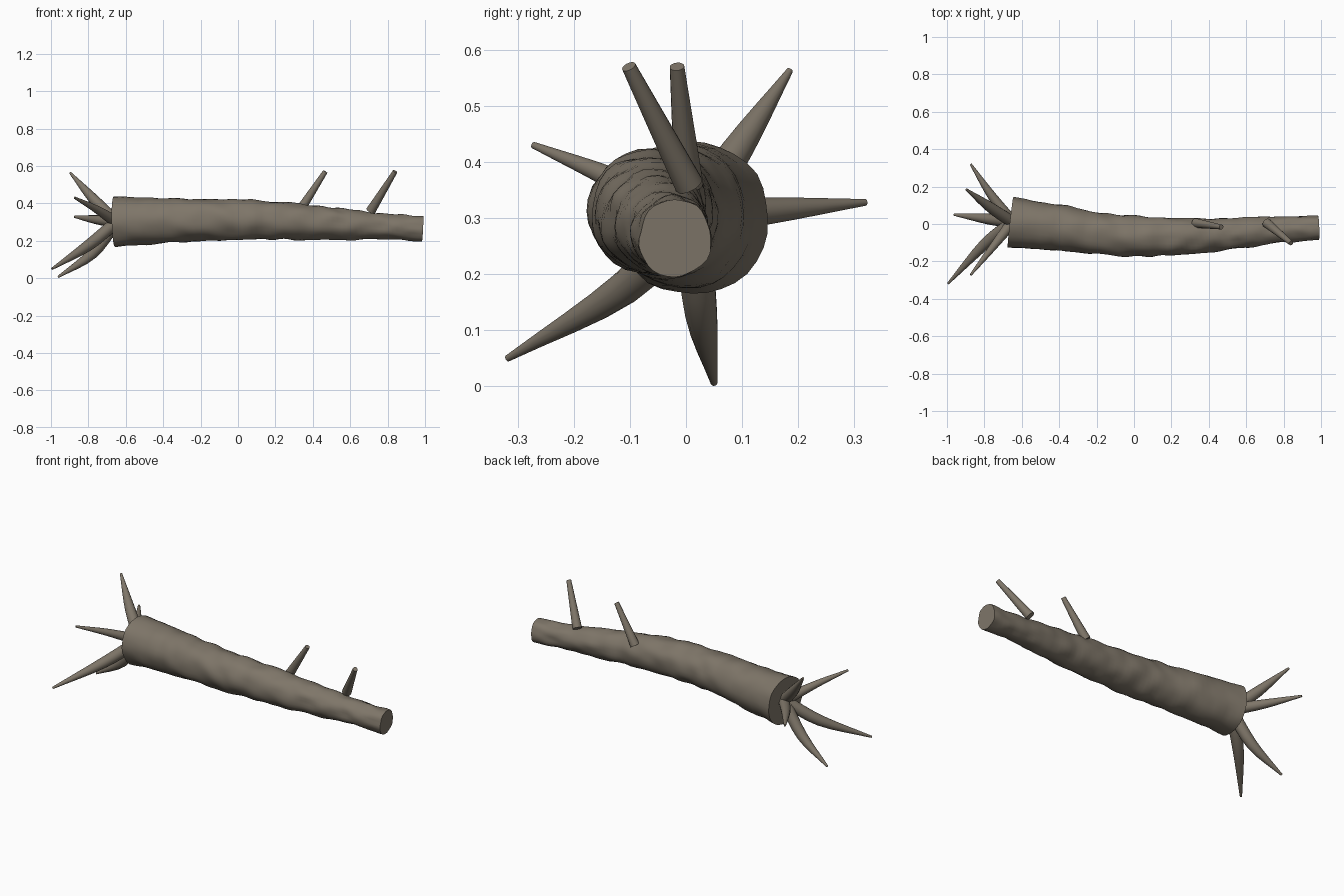
import bpy, bmesh, math
from mathutils import Vector, noise

cube = bpy.data.objects.get("Cube")
if cube:
    bpy.data.objects.remove(cube, do_unlink=True)

bark = bpy.data.materials.new("grey_brown_bark")
bark.use_nodes = True
color = (0.21, 0.18, 0.14, 1)
bark.diffuse_color = color
bark.node_tree.nodes["Principled BSDF"].inputs["Base Color"].default_value = color


def spline(stations, steps):
    """Smooth path through (x, y, z, radius) stations."""
    pts = [Vector(s) for s in stations]
    pts = [2 * pts[0] - pts[1]] + pts + [2 * pts[-1] - pts[-2]]
    out = []
    for a, b, c, d in zip(pts, pts[1:], pts[2:], pts[3:]):
        for i in range(steps):
            t = i / steps
            out.append(b + (c - a) * t / 2 + (2 * a - 5 * b + 4 * c - d) * t * t / 2
                       + (3 * b - a - 3 * c + d) * t ** 3 / 2)
    return out + [pts[-2]]


def tube(name, stations, sides, steps, rough=0.0):
    """Capped tapering tube, with optional bark ripples."""
    path = spline(stations, steps)
    bm = bmesh.new()
    rings = []
    for i, p in enumerate(path):
        c = p.xyz
        along = (path[min(i + 1, len(path) - 1)].xyz - path[max(i - 1, 0)].xyz).normalized()
        u = along.cross(Vector((0, 1, 0))).normalized()
        v = along.cross(u)
        ring = []
        for k in range(sides):
            a = math.tau * k / sides
            n = u * math.cos(a) + v * math.sin(a)
            bump = rough * noise.noise(Vector((c.x * 13, n.y * 1.6, n.z * 1.6)))
            ring.append(bm.verts.new(c + n * (p.w + bump)))
        rings.append(ring)
    for r, s in zip(rings, rings[1:]):
        for k in range(sides):
            j = (k + 1) % sides
            bm.faces.new((r[k], r[j], s[j], s[k]))
    bm.faces.new(rings[0])
    bm.faces.new(rings[-1])
    bmesh.ops.recalc_face_normals(bm, faces=bm.faces)
    mesh = bpy.data.meshes.new(name)
    bm.to_mesh(mesh)
    bm.free()
    mesh.materials.append(bark)
    obj = bpy.data.objects.new(name, mesh)
    bpy.context.collection.objects.link(obj)
    bpy.ops.object.select_all(action='DESELECT')
    obj.select_set(True)
    bpy.context.view_layer.objects.active = obj
    bpy.ops.object.shade_smooth_by_angle(angle=math.radians(40))
    return obj


# Trunk: gently bowed, tapering log
tube("trunk", [
    (-0.66, 0.01, 0.30, 0.136), (-0.4, -0.02, 0.307, 0.122),
    (-0.2, -0.05, 0.312, 0.113), (0, -0.065, 0.313, 0.108),
    (0.2, -0.067, 0.309, 0.101), (0.4, -0.06, 0.297, 0.092),
    (0.6, -0.045, 0.286, 0.08), (0.8, -0.028, 0.274, 0.07),
    (0.987, -0.02, 0.264, 0.066)], 32, 8, 0.009)

# Broken branch stubs on the upper side
tube("inner_branch", [(0.33, 0.005, 0.36, 0.026), (0.467, -0.016, 0.57, 0.013)], 16, 1)
tube("outer_branch", [(0.71, 0.005, 0.36, 0.026), (0.84, -0.102, 0.57, 0.013)], 16, 1)

# Roots fanning out of the thick end: bend point, then tip
roots = {
    "upper_back_root": ((-0.77, 0.09, 0.42, 0.028), (-0.897, 0.185, 0.563, 0.006)),
    "back_root": ((-0.76, 0.15, 0.313, 0.024), (-0.873, 0.32, 0.328, 0.006)),
    "upper_front_root": ((-0.76, -0.13, 0.37, 0.02), (-0.873, -0.272, 0.43, 0.006)),
    "lower_front_root": ((-0.80, -0.11, 0.175, 0.03), (-0.994, -0.318, 0.05, 0.006)),
    "bottom_root": ((-0.78, 0.027, 0.13, 0.029), (-0.962, 0.05, 0.006, 0.006)),
}
for name, (bend, tip) in roots.items():
    tube(name, [(-0.65, 0.01, 0.30, 0.032), bend, tip], 14, 4)
